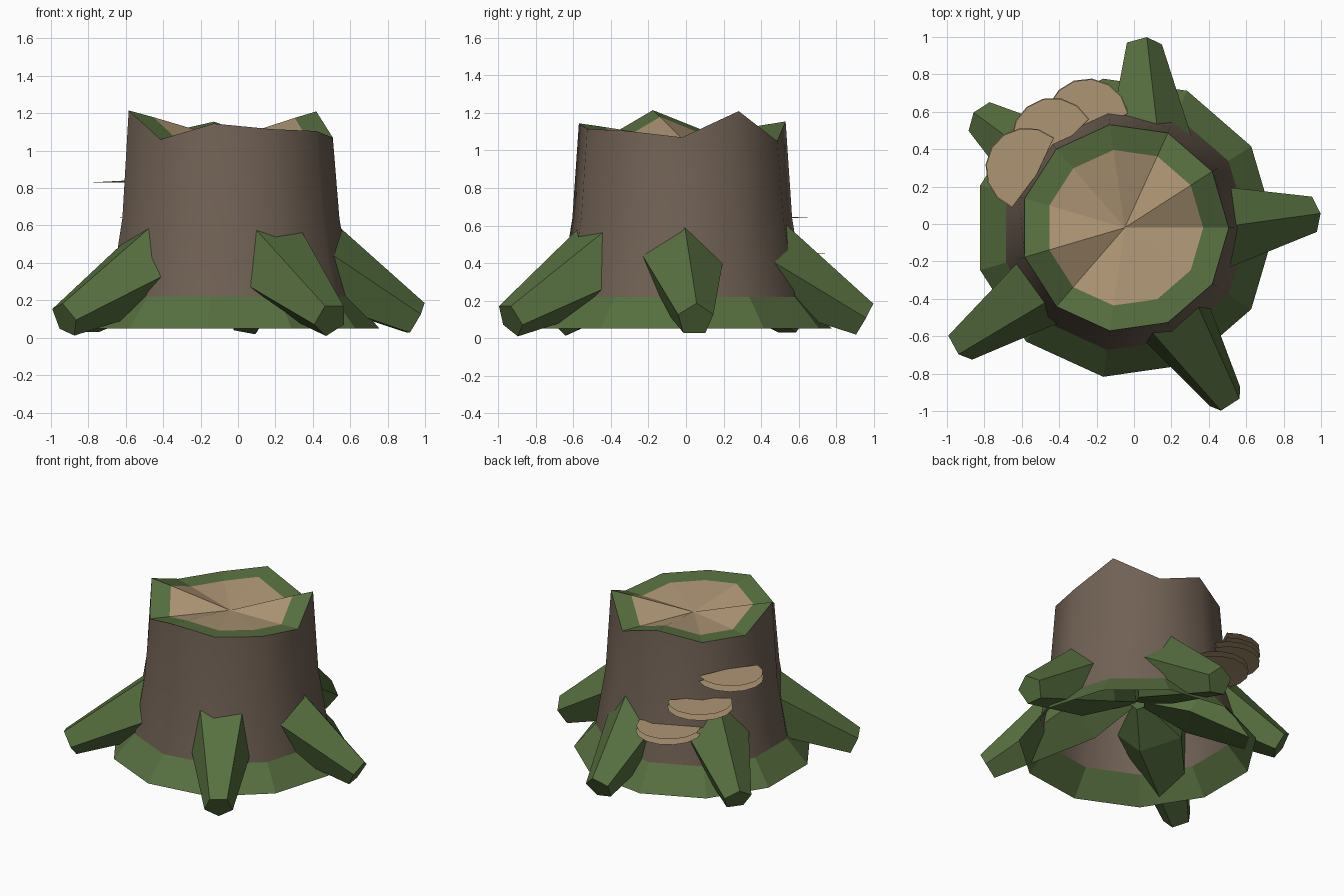
import bpy
from math import sin, cos, tau, radians
from mathutils import Vector

if "Cube" in bpy.data.objects:
    bpy.data.objects.remove(bpy.data.objects["Cube"])

SIDES = 11
CX, CY = -0.05, -0.02


def material(name, rgb):
    m = bpy.data.materials.new(name)
    m.diffuse_color = (*rgb, 1)
    m.use_nodes = True
    m.node_tree.nodes["Principled BSDF"].inputs["Base Color"].default_value = m.diffuse_color
    return m


BARK = material("bark", (0.165, 0.12, 0.09))
MOSS = material("moss", (0.095, 0.16, 0.05))
WOOD = material("cut_wood", (0.42, 0.30, 0.175))


def add_mesh(name, verts, faces, mat, smooth=False):
    me = bpy.data.meshes.new(name)
    me.from_pydata(verts, [], faces)
    me.materials.append(mat)
    me.polygons.foreach_set("use_smooth", [smooth] * len(faces))
    ob = bpy.data.objects.new(name, me)
    bpy.context.collection.objects.link(ob)
    return ob


def ring(r, heights):
    return [(CX + r * cos(tau * k / SIDES), CY + r * sin(tau * k / SIDES), heights[k])
            for k in range(SIDES)]


def bridge(rings, n):
    return [(i * n + k, i * n + (k + 1) % n, (i + 1) * n + (k + 1) % n, (i + 1) * n + k)
            for i in range(rings - 1) for k in range(n)]


def shell(name, rings, mat, smooth=False):
    return add_mesh(name, sum(rings, []), bridge(len(rings), SIDES), mat, smooth)


# Ring profiles, jagged at the broken top
top = [1.07, 1.21, 1.05, 1.155, 1.09, 1.09, 1.215, 1.06, 1.145, 1.115, 1.105]
centre_z = 1.06
inner_z = [centre_z + (z - centre_z) * 0.77 for z in top]
foot = ring(0.805, [0.05] * SIDES)
ankle = ring(0.66, [0.22] * SIDES)
waist = ring(0.592, [0.64] * SIDES)
lip = ring(0.557, top)
inner = ring(0.42, inner_z)

# Trunk, moss skirt and moss rim
shell("trunk", [ankle, waist, lip], BARK, True)
shell("moss_skirt", [foot, ankle], MOSS)
shell("moss_rim", [lip, inner], MOSS)

# Cut wood surface
add_mesh("cut_top", inner + [(CX, CY, centre_z)],
         [(k, (k + 1) % SIDES, SIDES) for k in range(SIDES)], WOOD)


def root(name, start, tip, twist):
    # Five-sided root: narrow at the heart, widest at the bark, tapering to the tip
    a, b = Vector((*start, 0.42)), Vector((*tip, 0.098))
    heart = Vector((CX, CY, 0.42)).lerp(a, 0.15)
    axis = (b - a).normalized()
    side = axis.cross(Vector((0, 0, 1))).normalized()
    up = side.cross(axis)
    verts = []
    for p, r in ((heart, 0.06), (a, 0.25), (b, 0.1)):
        for k in range(5):
            t = radians(twist) - tau * k / 5
            verts.append(p + r * (up * cos(t) + side * sin(t)))
    add_mesh(name, verts, bridge(3, 5) + [(4, 3, 2, 1, 0), (10, 11, 12, 13, 14)], MOSS)


root("root_right", (0.37, -0.03), (0.95, 0.05), 0)
root("root_front_right", (0.15, -0.40), (0.495, -0.935), 36)
root("root_front_left", (-0.39, -0.26), (-0.925, -0.645), -20)
root("root_back", (0.08, 0.38), (0.05, 0.95), 12)
root("root_back_left", (-0.40, 0.26), (-0.815, 0.565), 0)


def half_disc(name, angle, r, z, rise):
    # Half disc facing outward from the bark, with its middle raised by rise
    x, y = CX + 0.61 * cos(angle), CY + 0.61 * sin(angle)
    verts = [(x, y, z + rise)]
    for k in range(9):
        t = angle + radians(-100 + 25 * k)
        verts.append((x + r * cos(t), y + r * sin(t), z))
    # Closing point just inside the bark
    verts.append((x - 0.06 * cos(angle), y - 0.06 * sin(angle), z + rise))
    add_mesh(name, verts, [(0, k, k + 1) for k in range(1, 10)] + [(0, 10, 1)], WOOD)


# Shelf fungi: paired thin layers stepping down the back left
for i, (deg, z) in enumerate([(149, 0.83), (129, 0.64), (109, 0.45)]):
    half_disc(f"fungus_upper_{i + 1}", radians(deg), 0.218, z + 0.04, 0)
    half_disc(f"fungus_lower_{i + 1}", radians(deg), 0.222, z, 0.012)
